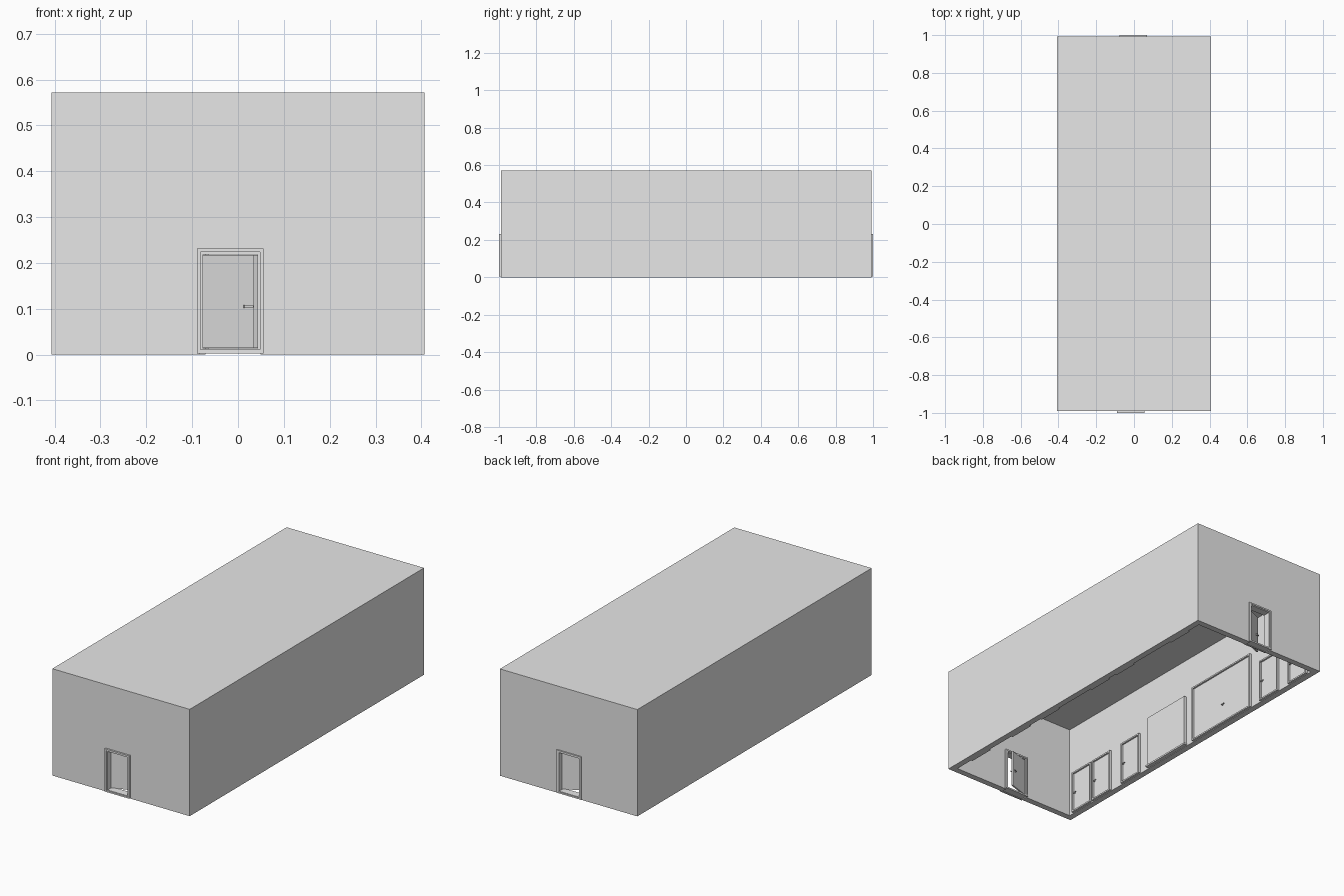
import bpy, bmesh
from math import radians
from mathutils import Matrix, Vector

if "Cube" in bpy.data.objects:
    bpy.data.objects.remove(bpy.data.objects["Cube"], do_unlink=True)

grey = bpy.data.materials.new("plain_grey")
grey.use_nodes = True
grey.diffuse_color = (0.8, 0.8, 0.8, 1)
grey.node_tree.nodes["Principled BSDF"].inputs["Base Color"].default_value = (0.8, 0.8, 0.8, 1)

HALF_W, TOP, WALL = 0.407, 0.572, 0.033
FRONT, BACK, CEILING = -0.99, 0.993, 0.505


def finish(name, bm, matrix=Matrix()):
    bmesh.ops.recalc_face_normals(bm, faces=bm.faces)
    mesh = bpy.data.meshes.new(name)
    bm.to_mesh(mesh)
    bm.free()
    mesh.materials.append(grey)
    obj = bpy.data.objects.new(name, mesh)
    obj.matrix_world = matrix
    bpy.context.collection.objects.link(obj)
    return obj


def add_box(bm, lo, hi):
    lo, hi = Vector(lo), Vector(hi)
    size = Matrix.Diagonal((*(hi - lo), 1))
    bmesh.ops.create_cube(bm, size=1, matrix=Matrix.Translation((lo + hi) / 2) @ size)


def box(name, lo, hi, matrix=Matrix()):
    bm = bmesh.new()
    add_box(bm, lo, hi)
    return finish(name, bm, matrix)


def add_ring(bm, width, height, bar, y0, y1, base):
    """Rectangular frame of four bars, centred on x."""
    w = width / 2
    for side in (-1, 1):
        a, b = sorted((side * w, side * (w - bar)))
        add_box(bm, (a, y0, base), (b, y1, height))
    add_box(bm, (bar - w, y0, base), (w - bar, y1, base + bar))
    add_box(bm, (bar - w, y0, height - bar), (w - bar, y1, height))


def lever(name, x, z, face, direction, matrix):
    """Small lever handle standing off a door face."""
    bm = bmesh.new()
    ys = sorted((face, face + direction * 0.009))
    add_box(bm, (x - 0.003, ys[0], z - 0.003), (x + 0.003, ys[1], z + 0.003))
    ys = sorted((face + direction * 0.006, face + direction * 0.01))
    add_box(bm, (x - 0.003, ys[0], z - 0.002), (x + 0.017, ys[1], z + 0.002))
    finish(name, bm, matrix)


# Shell: side walls and roof
for side, label in ((1, "left"), (-1, "right")):
    xs = sorted((side * HALF_W, side * (HALF_W - WALL)))
    box(label + "_wall", (xs[0], FRONT + WALL, 0), (xs[1], BACK - WALL, TOP))
box("roof", (WALL - HALF_W, FRONT + WALL, CEILING), (HALF_W - WALL, BACK - WALL, TOP))


# End walls with a doorway cut in the outline
def end_wall(name, y, door_x):
    a, b, h = door_x - 0.066, door_x + 0.066, 0.226
    outline = [(-HALF_W, 0), (a, 0), (a, h), (b, h), (b, 0),
               (HALF_W, 0), (HALF_W, TOP), (-HALF_W, TOP)]
    bm = bmesh.new()
    face = bm.faces.new([bm.verts.new((x, y, z)) for x, z in outline])
    out = bmesh.ops.extrude_face_region(bm, geom=[face])
    verts = [v for v in out["geom"] if isinstance(v, bmesh.types.BMVert)]
    bmesh.ops.translate(bm, verts=verts, vec=(0, WALL, 0))
    finish(name, bm)


# Open entrance door in a through-wall frame; the outside is local -y
def entrance(name, x, y, turn, casing, swing):
    place = Matrix.Translation((x, y, 0)) @ Matrix.Rotation(radians(turn), 4, "Z")
    bm = bmesh.new()
    add_ring(bm, 0.145, 0.232, 0.008, -casing, 0, 0.003)
    add_ring(bm, 0.145, 0.232, 0.008, WALL, WALL + 0.008, 0.003)
    add_ring(bm, 0.134, 0.227, 0.008, -casing / 2, WALL + 0.004, 0.005)
    finish(name + "_frame", bm, place)
    hinge = place @ Matrix.Translation((-0.059, 0.022, 0)) @ Matrix.Rotation(radians(swing), 4, "Z")
    box(name + "_door", (0, 0, 0.015), (0.117, 0.008, 0.217), hinge)
    lever(name + "_outer_handle", 0.095, 0.105, 0, -1, hinge)
    lever(name + "_inner_handle", 0.095, 0.105, 0.008, 1, hinge)


end_wall("front_wall", FRONT, -0.017)
end_wall("back_wall", BACK - WALL, -0.005)
entrance("front", -0.017, FRONT, 0, 0.010, 18)
entrance("back", -0.005, BACK, 180, 0.007, 25)


# Closed doors along the inside walls; the room is local -y
def inside_door(name, side, y, width=0.145, height=0.235, leaves=1):
    place = Matrix.Translation((side * (HALF_W - WALL), y, 0)) @ Matrix.Rotation(radians(-90 * side), 4, "Z")
    bm = bmesh.new()
    add_ring(bm, width, height, 0.008, -0.012, 0.004, 0.003)
    finish(name + "_frame", bm, place)
    span = (width - 0.02) / leaves
    for i in range(leaves):
        a = -width / 2 + 0.01 + i * span
        box(f"{name}_leaf_{i + 1}", (a + 0.001, -0.005, 0.012),
            (a + span - 0.001, 0.004, height - 0.01), place)
    lever(name + "_handle", 0.012 if leaves > 1 else 0.018 - width / 2, 0.11, -0.005, -1, place)


for i, y in enumerate((-0.855, -0.697, -0.467, 0.633, 0.86)):
    inside_door(f"right_side_door_{i + 1}", -1, y)
inside_door("right_side_double_door", -1, 0.256, 0.46, 0.315, 2)

for i, y in enumerate((-0.78, -0.46, -0.23, 0.17, 0.365, 0.80)):
    inside_door(f"left_side_door_{i + 1}", 1, y)

# Plain raised wall panel with its sill
inner = WALL - HALF_W
box("wall_panel", (inner - 0.004, -0.323, 0.012), (inner + 0.014, -0.03, 0.29))
box("wall_panel_sill", (inner - 0.004, -0.33, 0.003), (inner + 0.02, -0.023, 0.012))
